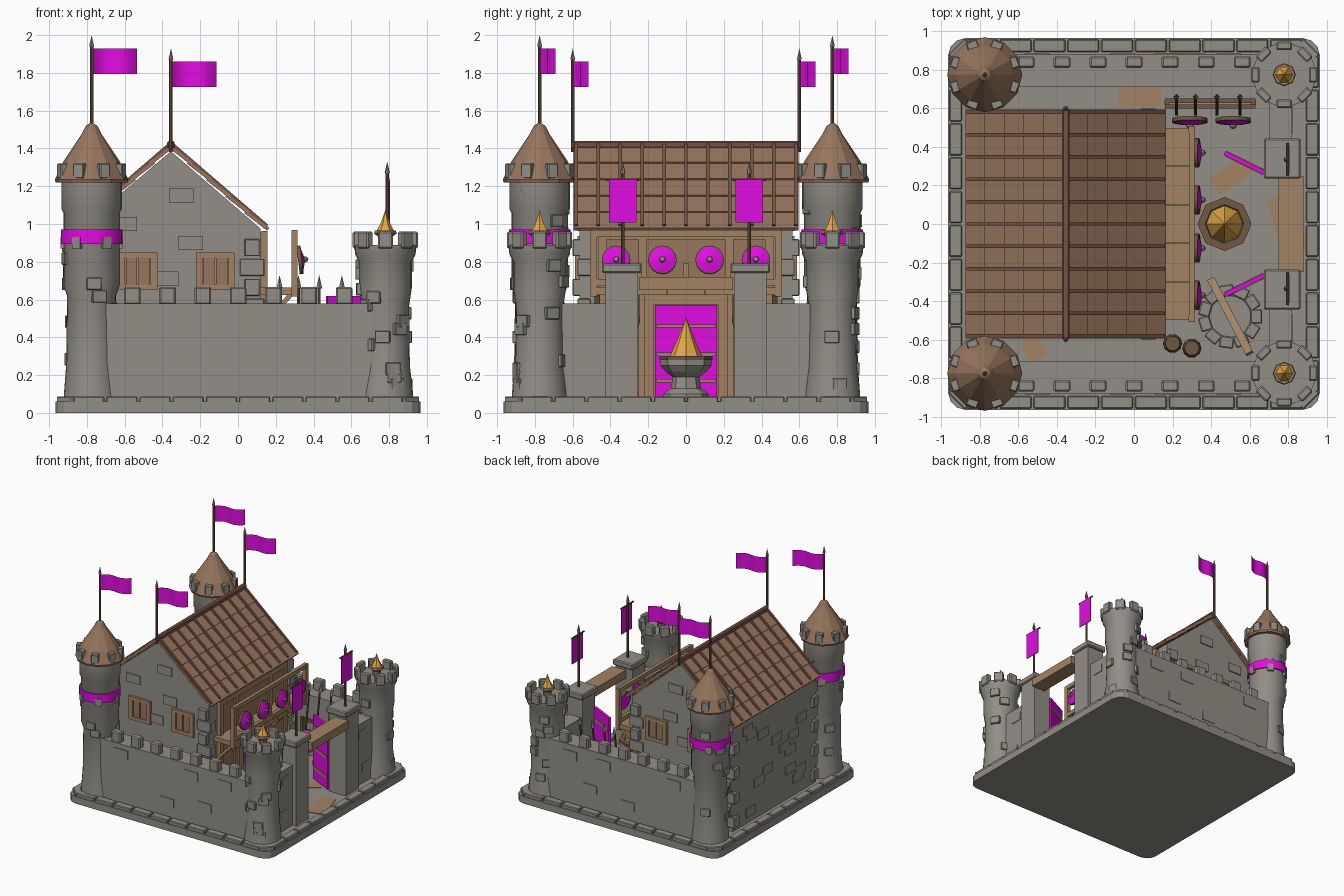
import bpy, bmesh, math, random
from mathutils import Matrix, Vector, Euler

if bpy.data.objects.get("Cube"):
    bpy.data.objects.remove(bpy.data.objects["Cube"])
random.seed(4)
PI = math.pi


def material(name, r, g, b):
    m = bpy.data.materials.new(name)
    m.use_nodes = True
    m.diffuse_color = (r, g, b, 1)
    m.node_tree.nodes["Principled BSDF"].inputs["Base Color"].default_value = (r, g, b, 1)
    return m


STONE = material("grey stone", .29, .275, .24)
WOOD = material("tan wood", .36, .225, .125)
TILE = material("roof tile", .31, .18, .11)
RIB = material("red brown rib", .19, .085, .06)
DARK = material("dark wood", .16, .1, .055)
PINK = material("magenta cloth", .75, .004, .75)
GOLD = material("gold", .75, .39, .06)


def finish(name, bm, mat, smooth=False, bevel=0):
    me = bpy.data.meshes.new(name)
    bmesh.ops.recalc_face_normals(bm, faces=bm.faces)
    bm.to_mesh(me)
    bm.free()
    me.materials.append(mat)
    if smooth:
        me.shade_smooth()
        me.set_sharp_from_angle(angle=math.radians(30))
    ob = bpy.data.objects.new(name, me)
    bpy.context.collection.objects.link(ob)
    if bevel:
        ob.modifiers.new("bevel", "BEVEL").width = bevel
    return ob


def boxes(name, mat, items, bevel=0):
    """One object from boxes given as centre, size and optional rotation."""
    bm = bmesh.new()
    for c, size, *rot in items:
        turn = Euler(rot[0] if rot else (0, 0, 0)).to_matrix().to_4x4()
        bmesh.ops.create_cube(bm, size=1, matrix=Matrix.Translation(c) @ turn @ Matrix.Diagonal((*size, 1)))
    return finish(name, bm, mat, bevel=bevel)


def lathe(name, mat, profile, loc, n=24, rot=(0, 0, 0), smooth=True):
    """Turned solid from radius and height pairs."""
    bm = bmesh.new()
    rings = [[bm.verts.new((r * math.cos(2 * PI * k / n), r * math.sin(2 * PI * k / n), z))
              for k in range(n)] for r, z in profile]
    for a, b in zip(rings, rings[1:]):
        for k in range(n):
            bm.faces.new((a[k], a[k - 1], b[k - 1], b[k]))
    bmesh.ops.remove_doubles(bm, verts=bm.verts, dist=.0001)
    ob = finish(name, bm, mat, smooth)
    ob.location, ob.rotation_euler = loc, rot
    return ob


def rod(name, mat, a, b, r=.009, tip=None, n=8):
    a, b = Vector(a), Vector(b)
    bm = bmesh.new()
    m = Matrix.Translation((a + b) / 2) @ (b - a).to_track_quat('Z', 'Y').to_matrix().to_4x4()
    bmesh.ops.create_cone(bm, cap_ends=True, segments=n, radius1=r, radius2=r if tip is None else tip,
                          depth=(b - a).length, matrix=m)
    return finish(name, bm, mat)


def flag(x, y, base, top):
    """Pole with spear tip and a waving cloth."""
    rod("flag_pole", DARK, (x, y, base), (x, y, top - .05))
    rod("flag_tip", STONE, (x, y, top - .06), (x, y, top), .013, 0)
    bm = bmesh.new()
    cols = []
    for k in range(13):
        t = k / 12
        wave = .085 * t + .02 * math.sin(2 * PI * t)
        cols.append([bm.verts.new((x + .24 * t, y + wave, top - d)) for d in (.07, .205)])
    for p, q in zip(cols, cols[1:]):
        bm.faces.new((p[0], q[0], q[1], p[1]))
    finish("flag_cloth", bm, PINK, True)


def shield(loc, rot, r):
    lathe("shield", PINK, [(0, -.01), (r, -.01), (r, .005), (r * .3, .02), (0, .025)], loc, 16, rot)
    lathe("shield_rim", DARK, [(r * .96, -.012), (r * 1.05, -.012), (r * 1.05, .008), (r * .96, .01)], loc, 16, rot)
    lathe("shield_boss", STONE, [(r * .25, .015), (r * .18, .035), (0, .045)], loc, 8, rot)


def ring_boxes(name, mat, x, y, z, r, size, n, bevel=0, skew=0):
    turns = [2 * PI * (k + skew) / n for k in range(n)]
    boxes(name, mat, [((x + r * math.cos(a), y + r * math.sin(a), z), size, (0, 0, a)) for a in turns], bevel)


# Plinth with rounded corners, kerb stones and dirt patches
bm = bmesh.new()
bmesh.ops.create_cube(bm, size=1, matrix=Matrix.Translation((0, 0, .03)) @ Matrix.Diagonal((1.93, 1.93, .06, 1)))
upright = [e for e in bm.edges if abs(e.verts[0].co.z - e.verts[1].co.z) > .01]
bmesh.ops.bevel(bm, geom=upright, offset=.09, segments=3, profile=.5, affect='EDGES')
finish("plinth", bm, STONE)
kerb = []
for s in (-1, 1):
    for k in range(10):
        t = -.79 + k * 1.58 / 9
        kerb += [((t, s * .925, .07), (.165, .065, .035)), ((s * .925, t, .07), (.065, .165, .035))]
    for q in (-1, 1):
        kerb.append(((s * .9, q * .9, .07), (.12, .06, .035), (0, 0, -s * q * PI / 4)))
boxes("kerb_stones", STONE, kerb, .006)
boxes("dirt_patches", WOOD, [((.03, .66, .061), (.22, .1, .006)), ((-.52, -.65, .061), (.1, .12, .006), (0, 0, .5)),
                             ((.2, .885, .061), (.36, .02, .006)), ((.8, 0, .061), (.14, .3, .006), (0, 0, .3)),
                             ((.5, .25, .061), (.2, .1, .006), (0, 0, .6))])

# Curtain walls with battlements
for s in (-1, 1):
    boxes("side_wall", STONE, [((0, s * .795, .32), (1.45, .17, .52))])
    boxes("side_merlons", STONE, [((-.56 + .187 * k, s * .84, .62), (.088, .06, .095)) for k in range(7)], .009)
    boxes("wall_bricks", STONE, [((x, s * .88, z), (.13, .012, .075))
                                 for x, z in ((.17, .49), (.49, .49), (-.06, .2), (-.5, .5), (.3, .25))])
    boxes("front_wall", STONE, [((.76, s * .54, .32), (.12, .3, .52))])
    boxes("front_wall_bricks", STONE, [((.82, s * .52, .49), (.012, .1, .07)), ((.82, s * .56, .2), (.012, .1, .07))])

# Corner towers
for s in (-1, 1):
    y = s * .775
    x = -.775
    lathe("rear_tower", STONE, [(0, .05), (.15, .05), (.145, .12), (.135, .25), (.13, .62), (.15, .68), (.15, 1.06),
                                (.16, 1.08), (.16, 1.24), (0, 1.24)], (x, y, 0))
    lathe("tower_band", PINK, [(.151, .895), (.163, .895), (.163, .97), (.151, .97)], (x, y, 0))
    lathe("tower_roof", TILE, [(0, 1.22), (.19, 1.22), (.195, 1.235), (.15, 1.33), (.05, 1.48), (.03, 1.52),
                               (0, 1.54)], (x, y, 0), 12, smooth=False)
    ring_boxes("roof_blocks", STONE, x, y, 1.28, .165, (.045, .06, .08), 8, .005, .5)
    ring_boxes("band_studs", STONE, x, y, .9, .155, (.02, .05, .06), 6)
    flag(x, y, 1.5, 2)
    x = .78
    lathe("front_tower", STONE, [(0, .05), (.15, .05), (.145, .12), (.13, .25), (.125, .56), (.14, .66), (.14, .8),
                                 (.16, .84), (.165, .89), (0, .89)], (x, y, 0))
    ring_boxes("tower_merlons", STONE, x, y, .915, .15, (.045, .08, .09), 8, .008)
    lathe("lantern_base", WOOD, [(.03, .88), (.035, .93), (.06, .95), (.055, .965), (0, .965)], (x, y, 0), 8, smooth=False)
    lathe("lantern_flame", GOLD, [(.048, .96), (.022, 1.01), (0, 1.075)], (x, y, 0), 6, smooth=False)
    # Raised stones scattered over the shafts
    for cx, tall in ((-.775, 1.15), (.78, .78)):
        stones = []
        for k in range(16):
            a, z = random.uniform(0, 2 * PI), .15 + (tall - .15) * k / 15
            r = .125 if z < .62 else .14
            stones.append(((cx + r * math.cos(a), y + r * math.sin(a), z), (.03, .08, .065), (0, 0, a)))
        boxes("tower_stones", STONE, stones, .004)

# Hall body: gable profile pushed along its length
bm = bmesh.new()
outline = [(-.84, .05), (.12, .05), (.12, .975), (-.355, 1.385), (-.84, .975)]
gable = bm.faces.new([bm.verts.new((x, -.565, z)) for x, z in outline])
moved = bmesh.ops.extrude_face_region(bm, geom=[gable])["geom"]
bmesh.ops.translate(bm, vec=(0, 1.13, 0), verts=[v for v in moved if isinstance(v, bmesh.types.BMVert)])
finish("hall", bm, STONE)

# Roof: overlapping courses, ribs and ridge
RUN, DROP, RIDGE = .505, .435, -.355
slope = math.hypot(RUN, DROP)
tilt = math.atan2(DROP, RUN)
courses, ribs = [], []
for s in (-1, 1):
    for k in range(5):
        t = (k + .5) / 5
        courses.append(((RIDGE + s * t * RUN, 0, 1.41 - DROP * t), (slope / 5 + .02, 1.19, .018),
                        (0, s * (tilt - .06), 0)))
    for k in range(11):
        ribs.append(((RIDGE + s * RUN / 2, -.58 + .116 * k, 1.42 - DROP / 2), (slope, .018, .03), (0, s * tilt, 0)))
boxes("roof_courses", TILE, courses)
boxes("roof_ribs", RIB, ribs)
boxes("ridge_beam", RIB, [((RIDGE, 0, 1.42), (.04, 1.2, .04))], .008)
for s in (-1, 1):
    flag(RIDGE, s * .6, 1.38, 1.93)

# Gable windows, raised stones and corner stones
for s in (-1, 1):
    y = s * .567
    for x in (-.12, -.53):
        boxes("window_frame", WOOD, [((x + d * .085, y, .75), (.035, .04, .2)) for d in (-1, 1)]
              + [((x, y, .75 + d * .085), (.17, .035, .03)) for d in (-1, 1)])
        boxes("window_shutters", TILE, [((x + d * .034, y, .75), (.06, .02, .15)) for d in (-1, 1)])
    boxes("gable_stones", STONE, [((x, y, z), (.13, .014, .075))
                                  for x, z in ((-.25, .9), (-.38, .71), (-.6, 1), (-.3, 1.15))])
    boxes("corner_stones", STONE, [((x, s * .54, .14 + .105 * k), (.13 - .05 * (k % 2), .07 + .05 * (k % 2), .09))
                                   for k in range(8) for x in (-.8, .075)], .004)
boxes("back_stones", STONE, [((-.842, random.uniform(-.4, .4), .15 + .055 * k), (.016, .13, .075)) for k in range(14)])

# Timber facade with the hall door
boxes("facade_panel", TILE, [((.125, 0, .51), (.03, .92, .9))])
boxes("facade_beams", WOOD, [((.14, y, .51), (.03, .045, .9)) for y in (-.44, -.23, .23, .44)]
      + [((.142, 0, z), (.03, .92, .045)) for z in (.6, .94)])
boxes("door_frame", WOOD, [((.15, s * .195, .33), (.04, .05, .54)) for s in (-1, 1)] + [((.15, 0, .6), (.04, .44, .05))])
boxes("hall_door", PINK, [((.145, 0, .32), (.02, .33, .5))])
boxes("door_bars", WOOD, [((.157, 0, z), (.012, .32, .018)) for z in (.17, .31, .46)])

# Balcony with rail, braces and hanging shields
boxes("balcony_floor", WOOD, [((.215, -.4 + .2 * k, .645), (.19, .196, .04)) for k in range(5)])
boxes("balcony_rail", WOOD, [((.3, y, .79), (.032, .035, .35)) for y in (-.49, .49)]
      + [((.3, y, .71), (.025, .03, .16)) for y in (-.25, 0, .25)]
      + [((.3, 0, z), (.03, 1, .035)) for z in (.95, .69)])
for y in (-.47, -.26, .26, .47):
    boxes("balcony_brace", WOOD, [((.2, y, .54), (.025, .03, .25), (0, .75, 0))])
for y in (-.37, -.125, .125, .37):
    shield((.33, y, .81), (0, PI / 2 - .12, 0), .072)

# Gatehouse: piers, lintel, open doors and banners
for s in (-1, 1):
    boxes("gate_pier", STONE, [((.77, s * .34, .4), (.16, .17, .7))])
    boxes("pier_cap", STONE, [((.77, s * .34, .765), (.19, .21, .05))], .008)
    turn = (0, 0, -s * .46)
    boxes("gate_door", PINK, [((.575, s * .317, .345), (.235, .022, .55), turn)])
    boxes("gate_door_bars", WOOD, [((.575, s * .317, z), (.22, .03, .025), turn) for z in (.17, .34, .52)])
    rod("banner_pole", DARK, (.79, s * .335, .78), (.79, s * .335, 1.29))
    rod("banner_tip", STONE, (.79, s * .335, 1.27), (.79, s * .335, 1.33), .014, 0)
    rod("banner_bar", DARK, (.797, s * .335 - .085, 1.235), (.797, s * .335 + .085, 1.235), .007)
    boxes("banner", PINK, [((.803, s * .335, 1.12), (.006, .145, .225))])
boxes("gate_lintel", WOOD, [((.815, 0, .685), (.13, .5, .07))])

# Courtyard brazier
lathe("brazier", STONE, [(0, .06), (.125, .06), (.12, .1), (.08, .13), (.07, .19), (.11, .22), (.135, .25), (.135, .29),
                         (.1, .29), (.09, .26), (0, .26)], (.47, 0, 0), 8, smooth=False)
lathe("brazier_rim", DARK, [(.1, .28), (.14, .28), (.14, .3), (.1, .3)], (.47, 0, 0), 8, smooth=False)
lathe("brazier_flame", GOLD, [(.095, .28), (.05, .38), (.018, .46), (0, .51)], (.47, 0, 0), 8, smooth=False)

# Stone ring with a leaning plank, and barrels
ring_boxes("stone_ring", STONE, .5, -.48, .075, .135, (.06, .075, .05), 11, .006)
lathe("ring_floor", STONE, [(.11, .068), (0, .068)], (.5, -.48, 0), 12)
boxes("leaning_plank", WOOD, [((.5, -.48, .2), (.04, .47, .03), (-.4, 0, .48))])
for x, y in ((.2, -.62), (.3, -.645)):
    lathe("barrel", DARK, [(0, .06), (.038, .06), (.05, .12), (.038, .18), (0, .18)], (x, y, 0), 10)

# Weapon rack with spears and shields
boxes("rack", DARK, [((x, .63, .24), (.025, .025, .36)) for x in (.17, .62)]
      + [((.395, y, z), (.47, .022, .025)) for y, z in ((.64, .4), (.61, .2))])
for x in (.22, .32, .43, .55):
    rod("spear", DARK, (x, .57, .07), (x, .66, .67), .008)
    rod("spear_tip", STONE, (x, .66, .66), (x, .668, .73), .016, 0, 4)
for x in (.29, .515):
    shield((x, .535, .28), (PI / 2 - .15, 0, 0), .088)
